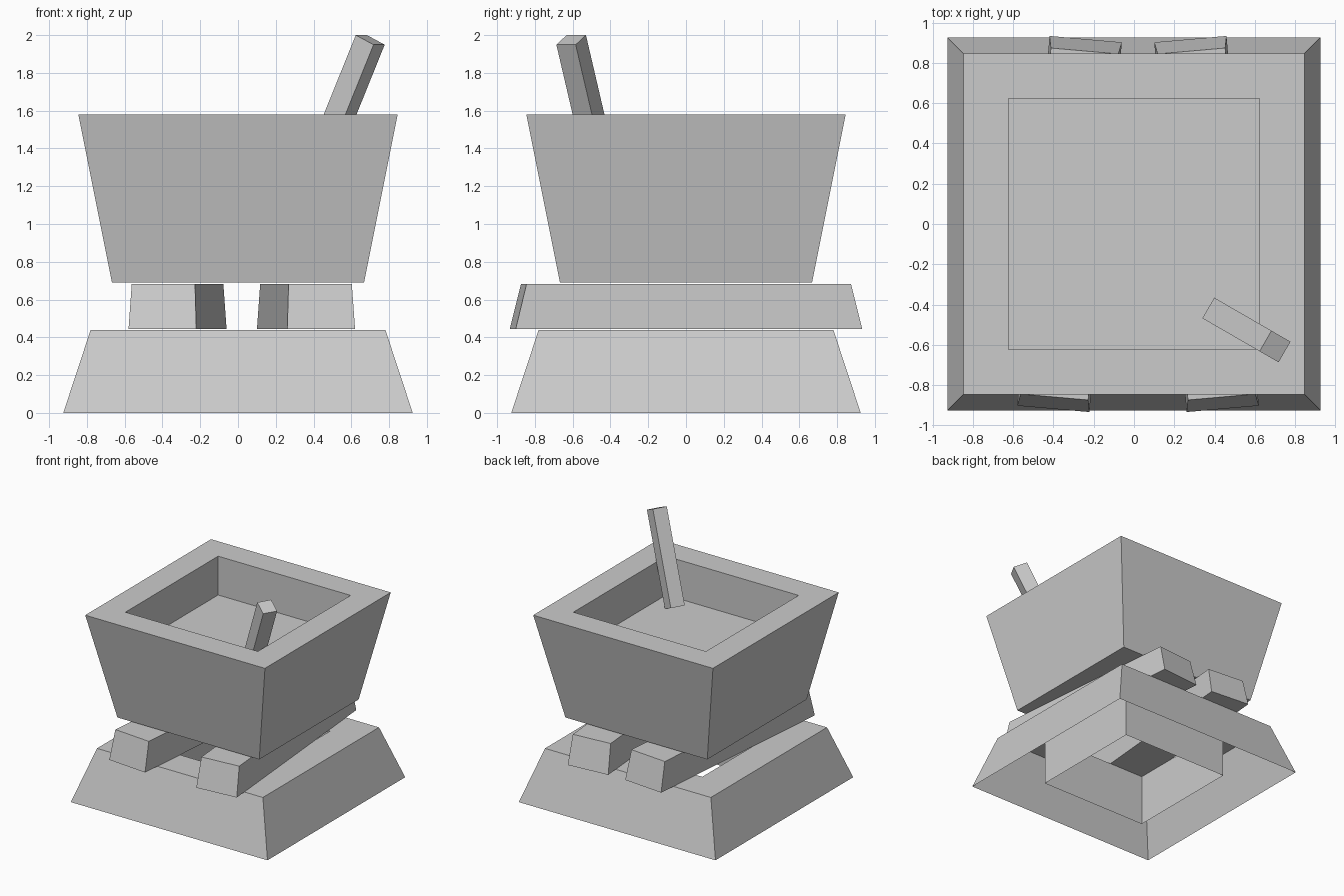
import bpy, bmesh
from math import radians

if "Cube" in bpy.data.objects:
    bpy.data.objects.remove(bpy.data.objects["Cube"])


def loft(name, rings, cap_start=True, cap_end=True, location=(0, 0, 0), rotation=(0, 0, 0)):
    """Join rectangular rings (half_x, half_y, z) into one flat-shaded surface."""
    bm = bmesh.new()
    loops = [[bm.verts.new((sx * hx, sy * hy, z))
              for sx, sy in ((-1, -1), (1, -1), (1, 1), (-1, 1))]
             for hx, hy, z in rings]
    for a, b in zip(loops, loops[1:]):
        for i in range(4):
            j = (i + 1) % 4
            bm.faces.new((a[i], a[j], b[j], b[i]))
    if cap_start:
        bm.faces.new(loops[0][::-1])
    if cap_end:
        bm.faces.new(loops[-1])
    mesh = bpy.data.meshes.new(name)
    bm.to_mesh(mesh)
    bm.free()
    ob = bpy.data.objects.new(name, mesh)
    ob.location = location
    ob.rotation_euler = [radians(r) for r in rotation]
    bpy.context.collection.objects.link(ob)
    return ob


# Base: sloped skirt, flat rim and inner square shaft, open underneath
loft("base", [(0.925, 0.925, 0), (0.78, 0.78, 0.44),
              (0.51, 0.51, 0.44), (0.51, 0.51, 0)],
     cap_start=False, cap_end=False)

# Two tapered logs lying across the base, splayed slightly
for name, x, yaw in (("left_log", -0.32, -5), ("right_log", 0.36, 5)):
    loft(name, [(0.18, 0.921, 0), (0.168, 0.862, 0.24)],
         location=(x, 0, 0.443), rotation=(0, 0, yaw))

# Pot: flared outside, straight-walled recess with the contents as its floor
loft("pot", [(0.667, 0.667, 0.69), (0.845, 0.845, 1.58),
             (0.623, 0.623, 1.58), (0.623, 0.623, 1.25)])

# Leaning stirring stick
loft("stirring_stick", [(0.06, 0.059, -0.388), (0.06, 0.059, 0.388)],
     location=(0.558, -0.526, 1.623), rotation=(0, 25, -30))
